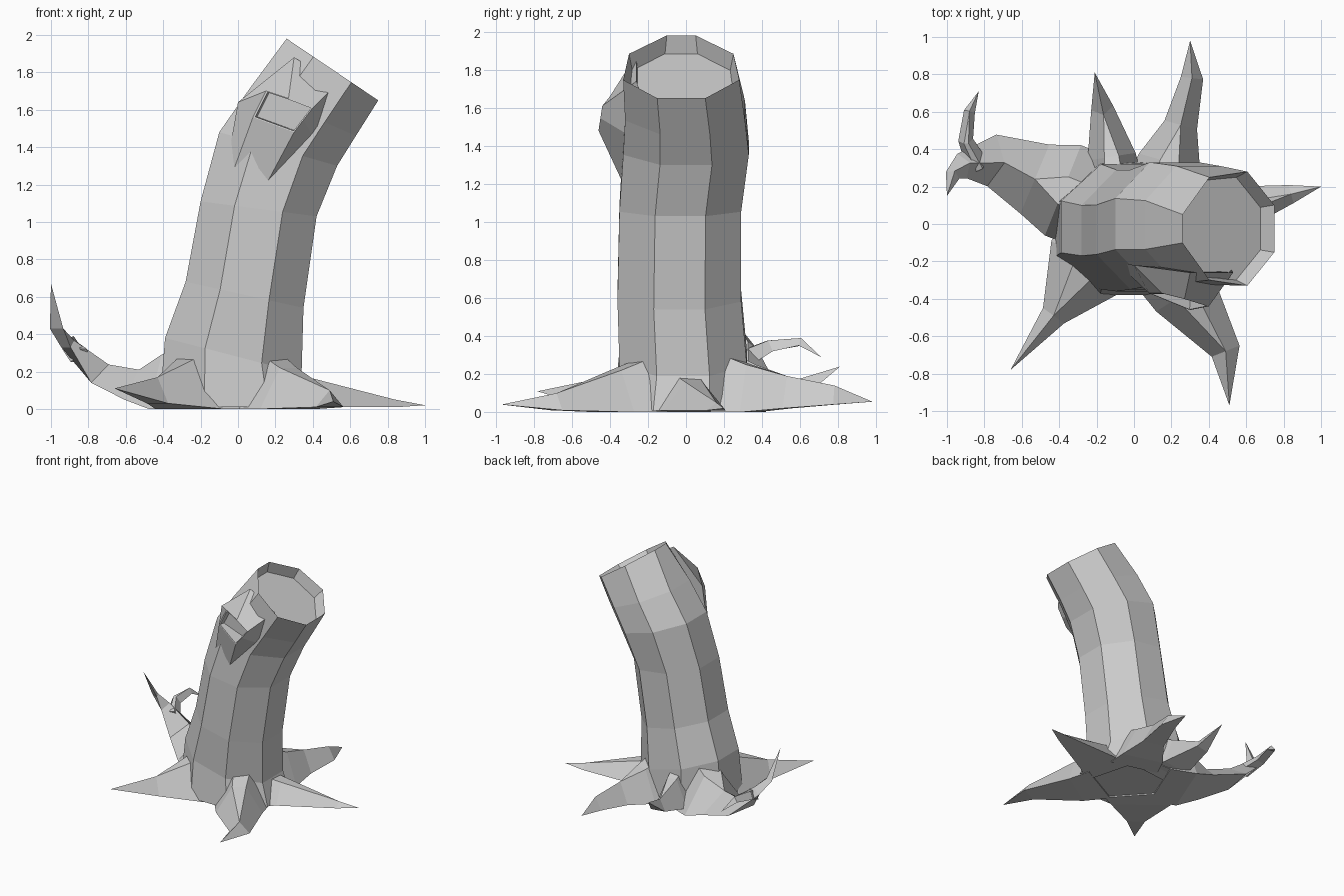
import bpy, bmesh, math
from mathutils import Vector

if "Cube" in bpy.data.objects:
    bpy.data.objects.remove(bpy.data.objects["Cube"])


def make_object(name, verts, faces):
    bm = bmesh.new()
    vs = [bm.verts.new(v) for v in verts]
    for f in faces:
        bm.faces.new([vs[i] for i in f])
    bmesh.ops.remove_doubles(bm, verts=bm.verts, dist=0.0005)
    bmesh.ops.recalc_face_normals(bm, faces=bm.faces)
    me = bpy.data.meshes.new(name)
    bm.to_mesh(me)
    bm.free()
    ob = bpy.data.objects.new(name, me)
    bpy.context.collection.objects.link(ob)
    return ob


def loft(name, rings):
    """Bridge equal-sized rings and cap both ends."""
    n = len(rings[0])
    verts = [v for r in rings for v in r]
    faces = [(i * n + k, i * n + (k + 1) % n, (i + 1) * n + (k + 1) % n, (i + 1) * n + k)
             for i in range(len(rings) - 1) for k in range(n)]
    faces.append(tuple(range(n)))
    if (Vector(rings[-1][0]) - Vector(rings[-1][1])).length > 0.001:
        faces.append(tuple(range(len(verts) - n, len(verts))))
    return make_object(name, verts, faces)


def octagon(lx, lz, rx, rz, y0, y1, scale=1.0, shift=(0, 0, 0), pinch=1.0):
    """Eight-sided ring spanning a left and a right silhouette point."""
    c = Vector(((lx + rx) / 2, (y0 + y1) / 2, (lz + rz) / 2))
    u = Vector(((rx - lx) / 2, 0, (rz - lz) / 2))
    v = Vector((0, (y1 - y0) / 2, 0))
    k = scale / math.cos(math.pi / 8)
    pts = []
    for i in range(8):
        a = math.pi / 8 + i * math.pi / 4
        narrow = {3: pinch, 4: pinch, 2: (pinch + 3) / 4, 5: (pinch + 3) / 4}.get(i, 1)
        pts.append(c + Vector(shift) + (u * math.cos(a) + v * math.sin(a) * narrow) * k)
    return pts


# Leaning trunk with a recessed cut top, narrower on its high side
profile = [
    (-0.42, 0.01, 0.40, 0.01, -0.38, 0.33),
    (-0.39, 0.38, 0.34, 0.19, -0.35, 0.32),
    (-0.28, 0.68, 0.35, 0.54, -0.36, 0.29),
    (-0.20, 1.11, 0.42, 1.03, -0.35, 0.29),
    (-0.10, 1.48, 0.53, 1.30, -0.33, 0.33),
    (0.06, 1.71, 0.63, 1.46, -0.32, 0.31),
    (0.26, 1.98, 0.75, 1.65, -0.33, 0.28),
]
rings = [octagon(*p) for p in profile[:-1]]
rings.append(octagon(*profile[-1], pinch=0.6))
rings.append(octagon(*profile[-1], scale=0.9, shift=(-0.05, 0, -0.08), pinch=0.75))
loft("trunk", rings)

# Hollow branch knot swelling out of the front: base, lip, recess
knot_base = [(-0.10, -0.20, 1.07), (0.15, -0.33, 1.20), (0.46, -0.14, 1.36),
             (0.53, -0.26, 1.74), (0.30, -0.26, 1.88), (0.00, -0.22, 1.64)]
knot_lip = [(0.08, -0.37, 1.56), (0.30, -0.46, 1.48), (0.35, -0.45, 1.545),
            (0.40, -0.44, 1.61), (0.27, -0.40, 1.66), (0.15, -0.37, 1.70)]
mid = sum((Vector(v) for v in knot_lip), Vector()) / 6
rim = [mid + (Vector(v) - mid) * 0.93 for v in knot_lip]
recess = [Vector((v.x + 0.01, -0.335, v.z)) for v in rim]
loft("knot", [knot_base, knot_lip, rim, recess])


def root(name, stations, flat=0.3):
    """Tapering root; station = x, y, z, half width, ridge height.
    The ridge is flat-topped where it meets the trunk."""
    pts = [Vector(s[:3]) for s in stations]
    rings = []
    for i, s in enumerate(stations):
        t = pts[min(i + 1, len(pts) - 1)] - pts[max(i - 1, 0)]
        side = t.cross(Vector((0, 0, 1))).normalized()
        up = side.cross(t).normalized() if s[2] > 0.07 else Vector((0, 0, 1))
        top = pts[i] + up * s[4]
        w = side * s[3] * (flat if i < 2 else 0)
        rings.append([pts[i] - side * s[3], pts[i] + side * s[3], top + w, top - w])
    return loft(name, rings)


# Spreading roots
root("front_left_root", [(-0.15, -0.13, 0, .26, .34), (-0.26, -0.23, 0, .23, .28),
                         (-0.43, -0.49, .03, .07, .14), (-0.66, -0.78, .11, 0, 0)])
root("front_right_root", [(0.18, -0.20, 0, .22, .29), (0.27, -0.37, 0, .18, .22),
                          (0.49, -0.68, .01, .08, .09), (0.51, -0.97, .04, 0, 0)])
root("right_root", [(0.25, 0.00, 0, .22, .20), (0.40, 0.04, .01, .16, .15),
                    (0.84, 0.16, .01, .05, .04), (1.0, 0.2, .02, 0, 0)])
root("back_right_root", [(0.15, 0.18, 0, .20, .31), (0.19, 0.33, 0, .17, .25),
                         (0.25, 0.53, .02, .09, .17), (0.31, 0.78, .04, .06, .10),
                         (0.30, 0.98, .055, 0, 0)])
root("back_left_root", [(-0.10, 0.18, 0, .16, .34), (-0.12, 0.36, .02, .13, .23),
                        (-0.17, 0.62, .09, .06, .09), (-0.21, 0.81, .24, 0, 0)])
root("left_root", [(-0.18, 0.10, 0, .26, .40), (-0.38, 0.18, 0, .26, .29),
                   (-0.53, 0.24, .05, .20, .16), (-0.76, 0.34, .14, .14, .12),
                   (-0.92, 0.31, .33, .07, .06), (-0.97, 0.26, .43, .04, .03),
                   (-1.0, 0.15, .67, 0, 0)])
root("left_root_fork", [(-0.84, 0.32, .25, .06, .08), (-0.90, 0.45, .32, .04, .06),
                        (-0.88, 0.60, .35, .03, .04), (-0.83, 0.71, .29, 0, 0)])
